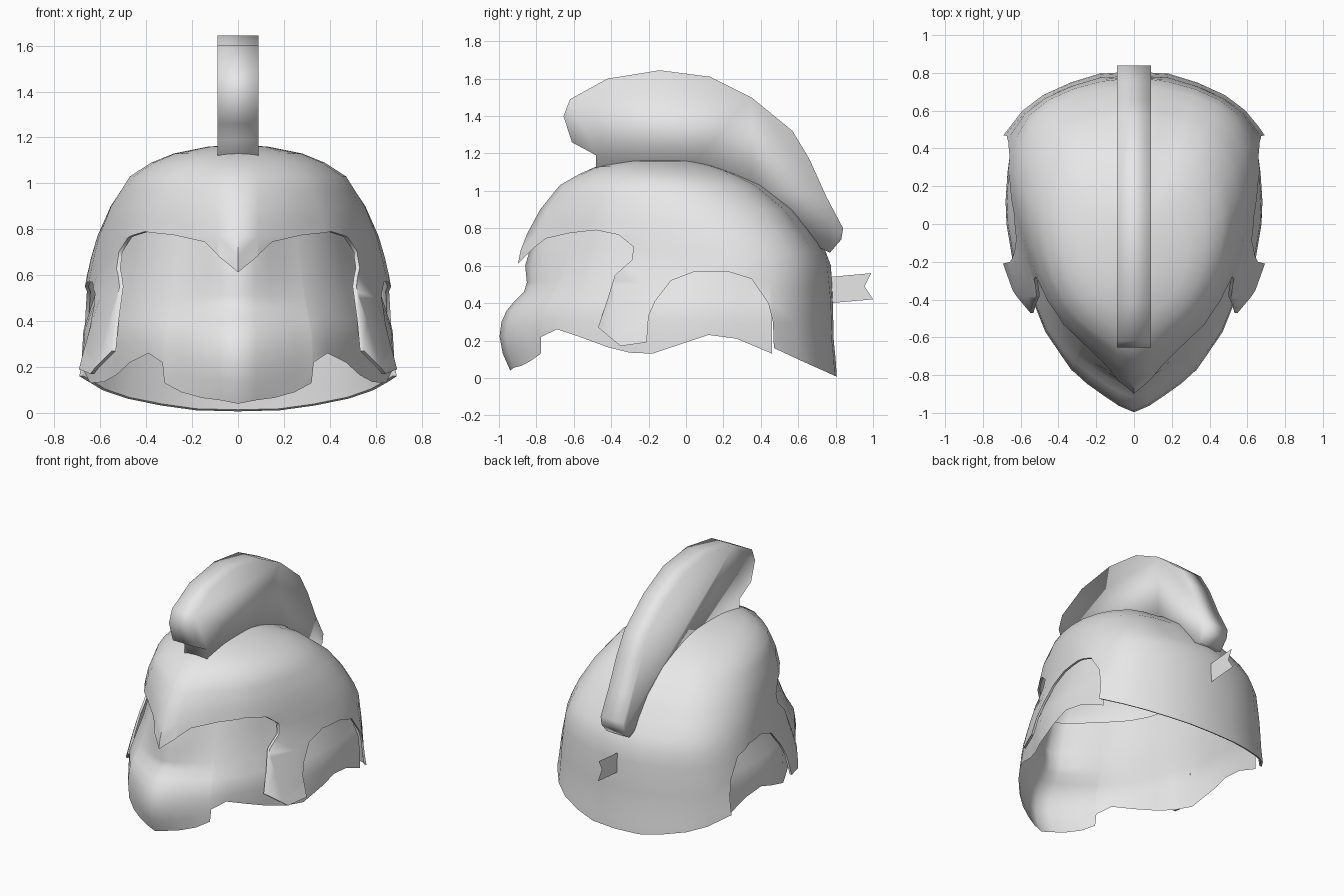
import bpy, bmesh, math
from mathutils import Vector

if "Cube" in bpy.data.objects:
    bpy.data.objects.remove(bpy.data.objects["Cube"])

grey = bpy.data.materials.new("light_grey")
grey.diffuse_color = (0.8, 0.8, 0.8, 1)
grey.use_nodes = True
grey.node_tree.nodes["Principled BSDF"].inputs["Base Color"].default_value = grey.diffuse_color
middle = Vector((0, 0, 0.4))


def lerp(a, b, t):
    return a + (b - a) * t


def table(rows, z):
    """Linear lookup in rows of (key, value, ...)."""
    if z <= rows[0][0]:
        return rows[0][1:]
    for a, b in zip(rows, rows[1:]):
        if z <= b[0]:
            t = (z - a[0]) / (b[0] - a[0])
            return [lerp(p, q, t) for p, q in zip(a[1:], b[1:])]
    return rows[-1][1:]


def finish(name, bm, is_shell=True):
    bmesh.ops.recalc_face_normals(bm, faces=bm.faces[:])
    # open shells: make sure the normals point away from the middle
    if is_shell:
        s = sum(f.normal.dot(f.calc_center_median() - middle) * f.calc_area() for f in bm.faces)
        if s < 0:
            bmesh.ops.reverse_faces(bm, faces=bm.faces[:])
    me = bpy.data.meshes.new(name)
    bm.to_mesh(me)
    bm.free()
    ob = bpy.data.objects.new(name, me)
    bpy.context.collection.objects.link(ob)
    me.materials.append(grey)
    return ob


def select(ob):
    bpy.ops.object.select_all(action='DESELECT')
    ob.select_set(True)
    bpy.context.view_layer.objects.active = ob


def smooth(ob, deg):
    select(ob)
    bpy.ops.object.shade_smooth_by_angle(angle=math.radians(deg))


def prism(name, pts, half):
    """Side outline (y, z) extruded across x."""
    bm = bmesh.new()
    a = [bm.verts.new((-half, y, z)) for y, z in pts]
    b = [bm.verts.new((half, y, z)) for y, z in pts]
    n = len(pts)
    bm.faces.new(a)
    bm.faces.new(b[::-1])
    for i in range(n):
        bm.faces.new((a[i], b[i], b[(i + 1) % n], a[(i + 1) % n]))
    return finish(name, bm, False)


def grid_faces(bm, rows, closed):
    for r, s in zip(rows, rows[1:]):
        n = len(r)
        for i in range(n if closed else n - 1):
            j = (i + 1) % n
            bm.faces.new((r[i], r[j], s[j], s[i]))


# --- helmet shell: stacked outlines, pointed at the front, rounder near the top
plan = [(0, -.9), (.08, -.84), (.25, -.66), (.39, -.52), (.47, -.38), (.54, -.2),
        (.59, -.02), (.622, .15), (.635, .3), (.605, .47), (.535, .6), (.44, .68),
        (.31, .745), (.17, .79), (0, .8)]
# height: front y, back y, half width, roundness, valley beside the crest
levels = [(0, -.9, .81, .65, 0, 0), (.2, -.9, .79, .65, 0, 0), (.4, -.9, .785, .655, 0, 0),
          (.6, -.9, .775, .65, 0, .01), (.68, -.885, .745, .64, .05, .025),
          (.77, -.85, .695, .615, .15, .04), (.9, -.78, .6, .56, .35, .045),
          (1.03, -.675, .44, .475, .6, .045), (1.09, -.57, .31, .38, .8, .04),
          (1.13, -.48, .18, .28, 1, .02), (1.16, -.33, .05, .13, 1, 0)]


def shell_ring(z):
    yf, yb, w, rnd, valley = table(levels, z)
    half = []
    for i, (px, py) in enumerate(plan):
        a = math.pi * i / (len(plan) - 1)
        x = w * lerp(px / .635, math.sin(a), rnd)
        y = lerp(yf, yb, lerp((py + .9) / 1.7, (1 - math.cos(a)) / 2, rnd))
        # cheek guards and the front corners of the neck rim flare outwards
        out = table([(-.2, .14), (.1, .07), (.47, .07), (.6, .035), (.75, .015)], y)[0]
        x += max(0, (.65 - z) / .45) * out * min(1, x / .4)
        # shallow valley on each side of the crest root
        y -= valley * {12: .5, 13: 1}.get(i, 0)
        half.append((x, y, z))
    return half + [(-x, y, z) for x, y, z in half[-2:0:-1]]


bm = bmesh.new()
heights = [-.05, .1, .2, .3, .4, .5, .6, .68, .77, .84, .9, .97, 1.03, 1.09, 1.13, 1.16]
rings = [[bm.verts.new(p) for p in shell_ring(z)] for z in heights]
grid_faces(bm, rings, True)
top = bm.verts.new((0, -.14, 1.17))
for i in range(len(rings[-1])):
    bm.faces.new((rings[-1][i], rings[-1][(i + 1) % len(rings[-1])], top))
shell = finish("helmet_shell", bm)

# brow, cheek guard, ear arch and neck rim cut in side outline
rim = [(-1.2, .56), (-.9, .61), (-.82, .69), (-.75, .745), (-.62, .775), (-.48, .79), (-.36, .765),
       (-.28, .70), (-.29, .63), (-.38, .55), (-.42, .42), (-.47, .27), (-.35, .17),
       (-.21, .19), (-.2, .33), (-.165, .41), (-.08, .52), (.05, .57), (.22, .57),
       (.35, .53), (.44, .4), (.465, .3), (.47, .16), (.62, .09), (.81, .005),
       (1.2, -.02), (1.2, -.4), (-1.2, -.4)]
cutter = prism("rim_cutter", rim, 1.2)
cutter.hide_render = True
select(shell)
m = shell.modifiers.new("thickness", 'SOLIDIFY')
m.thickness = .015
m.offset = -1
m = shell.modifiers.new("rim", 'BOOLEAN')
m.operation = 'DIFFERENCE'
m.solver = 'EXACT'
m.object = cutter
for name in ("thickness", "rim"):
    bpy.ops.object.modifier_apply(modifier=name)
bpy.data.objects.remove(cutter)
smooth(shell, 60)

# --- face mask: columns from jaw edge up to behind the brow
# lower x, lower y, upper x, upper y, bottom z, weight of the nose profile
columns = [(0, -1, 0, -.8, .04, 1), (.08, -.965, .07, -.765, .055, .85),
           (.16, -.91, .13, -.71, .065, .6), (.25, -.845, .19, -.64, .09, .35),
           (.322, -.78, .25, -.585, .13, .2), (.33, -.775, .255, -.58, .22, .2),
           (.39, -.69, .31, -.53, .26, .1), (.47, -.57, .37, -.45, .22, 0),
           (.53, -.42, .42, -.36, .165, 0), (.585, -.3, .45, -.27, .135, 0),
           (.645, -.18, .49, -.16, .13, 0), (.675, 0, .53, 0, .19, 0),
           (.68, .12, .55, .12, .23, 0), (.67, .27, .55, .27, .21, 0),
           (.645, .46, .49, .4, .13, 0)]
nose = [(.04, .3), (.13, .1), (.24, 0), (.33, .1), (.4, .35), (.45, .65), (.5, .75), (.6, .7), (.8, 1)]
cheek = [(.25, 0), (.36, .05), (.5, .4), (.6, .65), (.8, 1)]


def mask_row(j):
    half = []
    for lx, ly, ux, uy, zb, k in columns:
        z = [zb, lerp(zb, .3, .35), lerp(zb, .3, .7), .3, .36, .41, .46, .51, .6, .7, .8][j]
        g = lerp(table(cheek, z)[0], table(nose, z)[0], k)
        half.append((lerp(lx, ux, g), lerp(ly, uy, g), z))
    return [(-x, y, z) for x, y, z in half[:0:-1]] + half


bm = bmesh.new()
grid_faces(bm, [[bm.verts.new(p) for p in mask_row(j)] for j in range(11)], False)
smooth(finish("face_mask", bm), 60)

# --- crest, softly shaded around its edges
crest = prism("crest", [(-.48, 1.1), (-.48, 1.19), (-.61, 1.26), (-.655, 1.4), (-.62, 1.49),
                        (-.42, 1.6), (-.14, 1.645), (.13, 1.61), (.35, 1.5), (.57, 1.32),
                        (.66, 1.17), (.75, .97), (.84, .8), (.83, .74), (.77, .67),
                        (.6, .75), (.35, 1.0), (0, 1.1)], .09)
smooth(crest, 100)

# --- swallow-tailed ribbon at the back: a single flat sheet
bm = bmesh.new()
bm.faces.new([bm.verts.new((0, y, z)) for y, z in
              [(.77, .54), (.99, .56), (.955, .49), (1, .42), (.77, .40)]])
finish("back_ribbon", bm, False)
